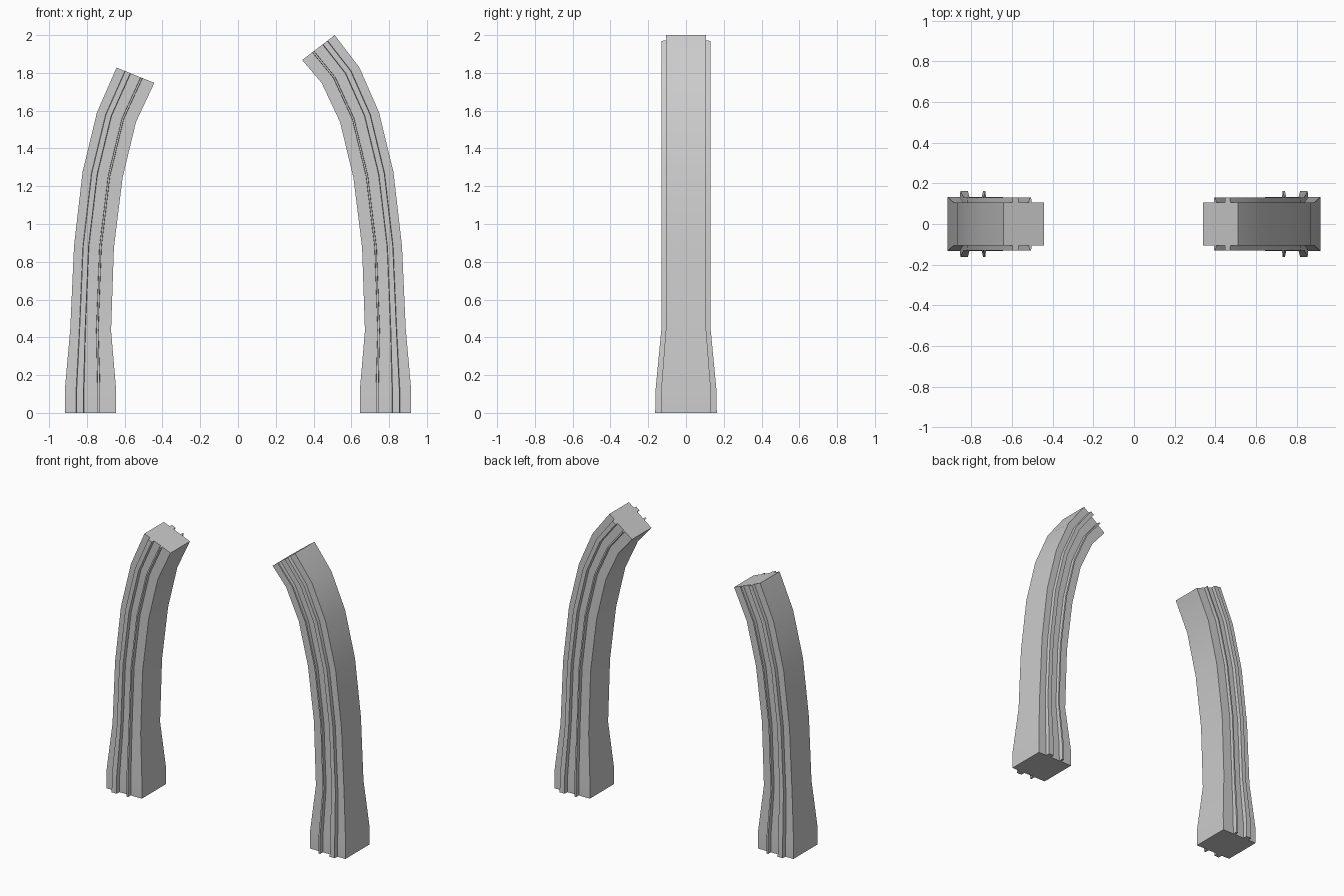
import bpy, bmesh, math
from mathutils import Vector

if "Cube" in bpy.data.objects:
    bpy.data.objects.remove(bpy.data.objects["Cube"])

# Side-view stations: (inner x, inner z, outer x, outer z, depth scale)
STATIONS = [
    (0.645, 0.00, 0.917, 0.00, 1.00),
    (0.645, 0.12, 0.917, 0.12, 0.99),
    (0.672, 0.435, 0.888, 0.445, 0.80),
    (0.657, 0.875, 0.868, 0.885, 0.80),
    (0.611, 1.245, 0.823, 1.275, 0.80),
    (0.540, 1.540, 0.747, 1.590, 0.80),
    (0.443, 1.747, 0.643, 1.828, 0.80),
    (0.340, 1.868, 0.512, 2.000, 0.80),
]

# Half cross-section: (fraction from inner to outer face, half depth)
BODY, RIB = 0.133, 0.163
HALF = [(0, BODY), (0.31, BODY), (0.315, RIB), (0.36, RIB), (0.365, BODY),
        (0.625, BODY), (0.635, RIB), (0.77, RIB), (0.78, BODY), (1, BODY)]
SECTION = HALF + [(f, -d) for f, d in reversed(HALF)]


def ribbed_pillar(name, side, count):
    """Loft the ribbed section through the first `count` stations."""
    bm = bmesh.new()
    rings = []
    for ix, iz, ox, oz, s in STATIONS[:count]:
        inner, outer = Vector((ix * side, 0, iz)), Vector((ox * side, 0, oz))
        rings.append([bm.verts.new(inner.lerp(outer, f) + Vector((0, d * s, 0)))
                      for f, d in SECTION])
    n = len(SECTION)
    for a, b in zip(rings, rings[1:]):
        for i in range(n):
            j = (i + 1) % n
            bm.faces.new((a[i], a[j], b[j], b[i]))
    # End caps
    bm.faces.new(rings[0])
    bm.faces.new(rings[-1])
    bmesh.ops.recalc_face_normals(bm, faces=bm.faces[:])
    mesh = bpy.data.meshes.new(name)
    bm.to_mesh(mesh)
    bm.free()
    obj = bpy.data.objects.new(name, mesh)
    bpy.context.collection.objects.link(obj)
    bpy.ops.object.select_all(action='DESELECT')
    obj.select_set(True)
    bpy.context.view_layer.objects.active = obj
    bpy.ops.object.shade_smooth_by_angle(angle=math.radians(30))
    return obj


# The right pillar is full length, the left one stops a segment earlier
ribbed_pillar("right_curved_pillar", 1, 8)
ribbed_pillar("left_curved_pillar", -1, 7)
